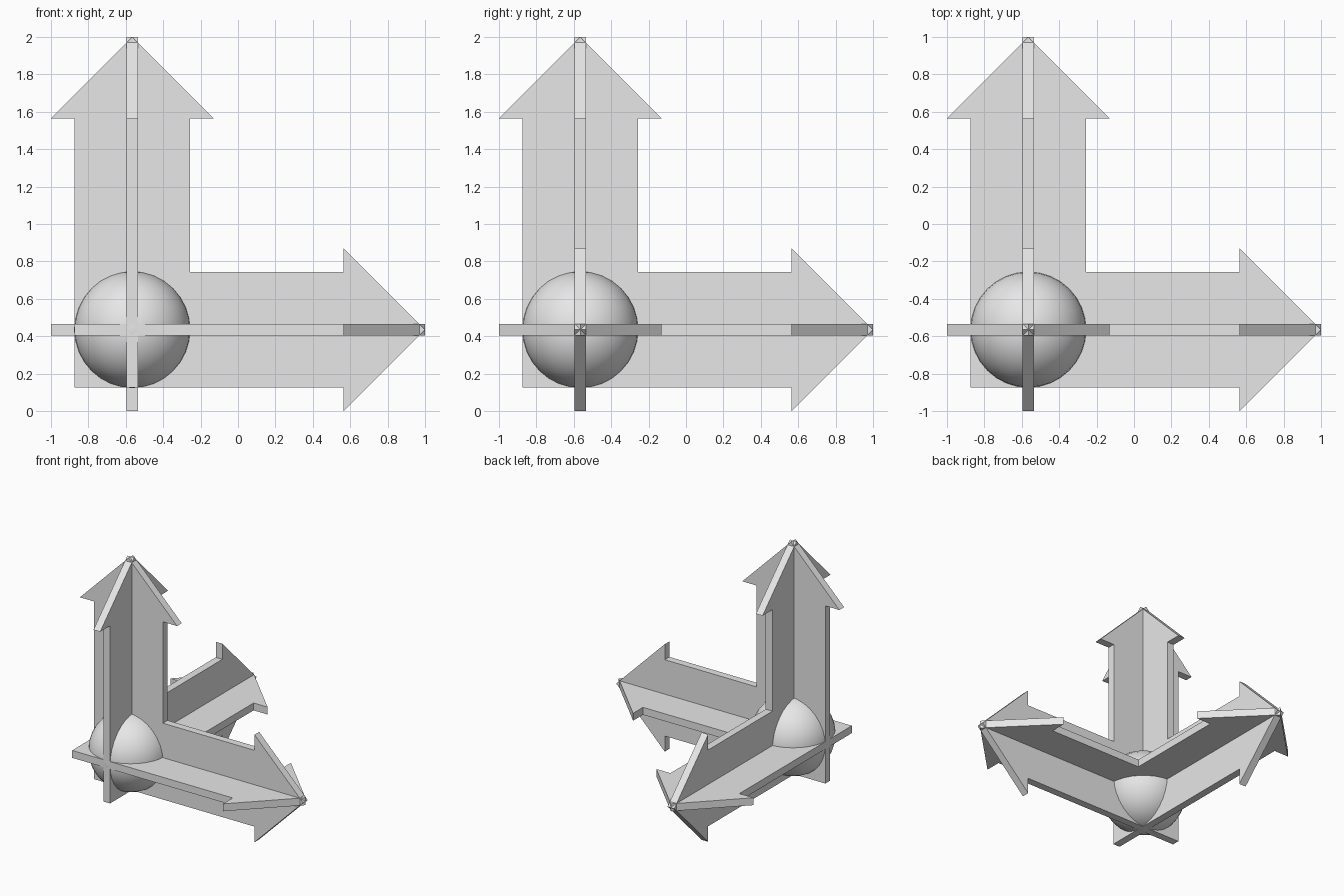
import bpy
import bmesh
from mathutils import Matrix, Vector

cube = bpy.data.objects.get("Cube")
if cube:
    bpy.data.objects.remove(cube, do_unlink=True)

CENTRE = Vector((-0.565, -0.565, 0.435))
SHAFT = 0.309       # half width of a shaft
HEAD = 0.435        # half width of an arrow head
NECK = 1.13         # distance from the centre to the head
TIP = 1.565         # distance from the centre to the point
THICK = 0.06        # plate thickness
BALL = 0.312

grey = bpy.data.materials.new("light_grey")
grey.use_nodes = True
colour = (0.8, 0.8, 0.8, 1)
grey.diffuse_color = colour
grey.node_tree.nodes["Principled BSDF"].inputs["Base Color"].default_value = colour


def make_object(name, bm):
    bmesh.ops.recalc_face_normals(bm, faces=bm.faces)
    mesh = bpy.data.meshes.new(name)
    bm.to_mesh(mesh)
    bm.free()
    mesh.materials.append(grey)
    obj = bpy.data.objects.new(name, mesh)
    obj.location = CENTRE
    bpy.context.collection.objects.link(obj)
    return obj


# One arm of the outline, mirrored across the diagonal for the second arm
arm = [(NECK, -SHAFT), (NECK, -HEAD), (TIP, 0), (NECK, HEAD), (NECK, SHAFT)]
outline = [(-SHAFT, -SHAFT)] + arm + [(SHAFT, SHAFT)]
outline += [(v, u) for u, v in reversed(arm)]


def arrow_plate(name, u_axis, v_axis):
    """Flat plate carrying two arrows that point along the given axes."""
    u, v = Vector(u_axis), Vector(v_axis)
    normal = u.cross(v)
    bm = bmesh.new()
    verts = [bm.verts.new(u * a + v * b - normal * THICK / 2) for a, b in outline]
    face = bm.faces.new(verts)
    result = bmesh.ops.extrude_face_region(bm, geom=[face], use_keep_orig=True)
    moved = [e for e in result["geom"] if isinstance(e, bmesh.types.BMVert)]
    bmesh.ops.translate(bm, vec=normal * THICK, verts=moved)
    return make_object(name, bm)


# Three crossing plates make the three arrows
X, Y, Z = Matrix.Identity(3)
arrow_plate("horizontal_arrow_plate", X, Y)
arrow_plate("side_arrow_plate", Y, Z)
arrow_plate("front_arrow_plate", Z, X)

# Ball where the arrows meet
bm = bmesh.new()
bmesh.ops.create_uvsphere(bm, u_segments=32, v_segments=16, radius=BALL)
for f in bm.faces:
    f.smooth = True
make_object("centre_ball", bm)
